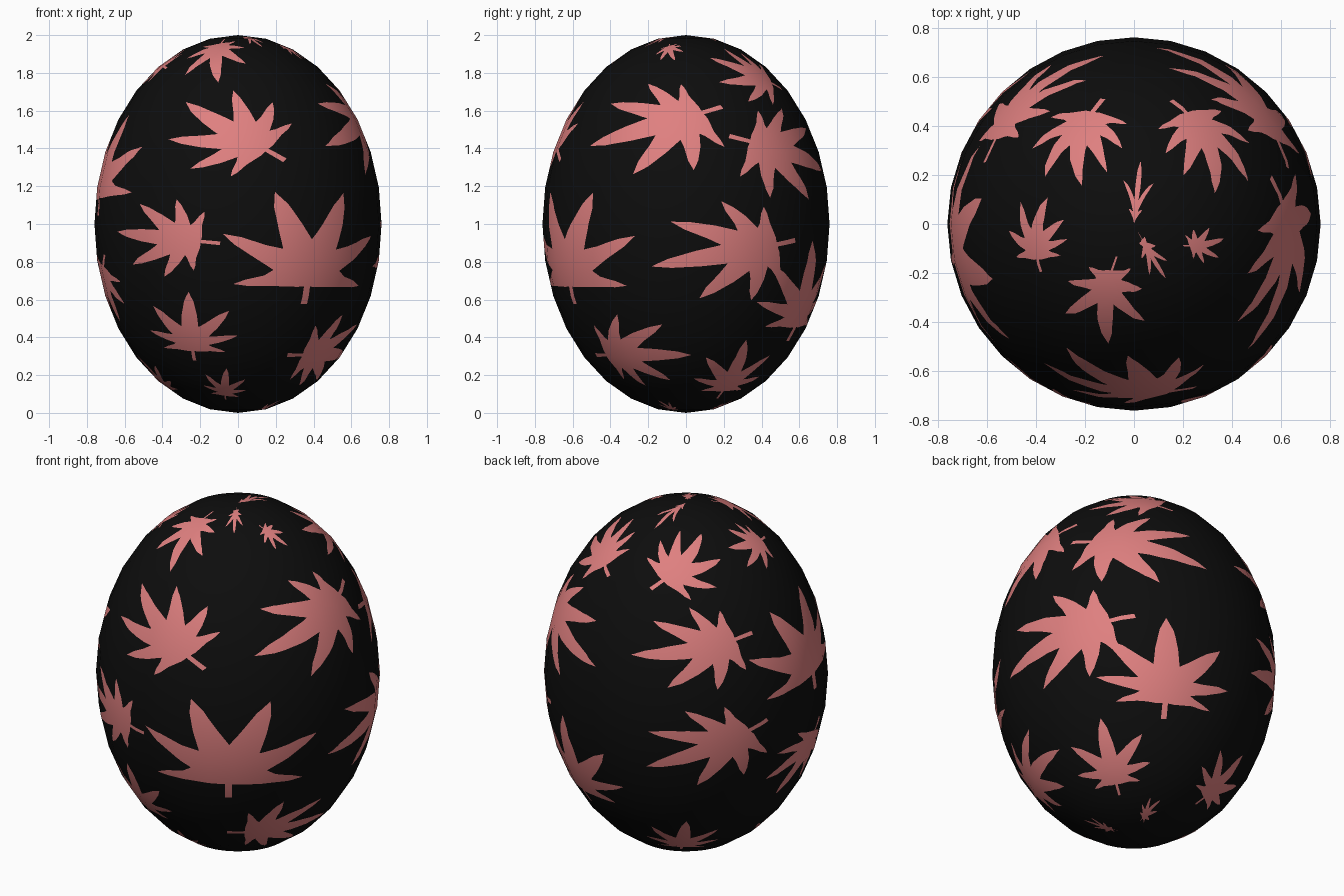
import bpy, bmesh, math
from mathutils import Vector
from mathutils.geometry import delaunay_2d_cdt

if "Cube" in bpy.data.objects:
    bpy.data.objects.remove(bpy.data.objects["Cube"])

RADIUS, HALF = 0.76, 1.0
COLS, ROWS = 32, 16
STEP_LON, STEP_LAT = 360 / COLS, 180 / ROWS


def material(name, rgb):
    m = bpy.data.materials.new(name)
    m.diffuse_color = (*rgb, 1)
    m.use_nodes = True
    m.node_tree.nodes["Principled BSDF"].inputs["Base Color"].default_value = m.diffuse_color
    return m


def ellipsoid(lon, lat):
    lon, lat = math.radians(lon), math.radians(lat)
    c = RADIUS * math.cos(lat)
    return Vector((c * math.sin(lon), -c * math.cos(lon), HALF + HALF * math.sin(lat)))


def facet_point(lon, lat):
    # place a longitude/latitude point on the low-poly egg facet it belongs to
    s, t = (lon + 180) / STEP_LON, (lat + 90) / STEP_LAT
    i = max(0, min(COLS - 1, math.floor(s)))
    j = max(0, min(ROWS - 1, math.floor(t)))
    s, t = s - i, t - j
    a, b, c, d = [ellipsoid((i + k) * STEP_LON - 180, (j + l) * STEP_LAT - 90)
                  for k, l in ((0, 0), (1, 0), (0, 1), (1, 1))]
    return a.lerp(b, s).lerp(c.lerp(d, s), t)


# half-leaf lobes: angle from the leaf axis, relative length
LOBES = {7: [(0, 1), (35, .86), (69, .68), (102, .49)],
         6: [(18, 1), (56, .84), (100, .62)]}


def leaf_outline(lon, lat, turn, size, kind):
    half = LOBES[kind]
    lobes = [(-a, r) for a, r in reversed(half) if a] + half
    polar = [(-145, .16)]
    for n, (a, r) in enumerate(lobes):
        polar += [(a - 9.5, .6 * r), (a - 4, .84 * r), (a, r), (a + 4, .84 * r), (a + 9.5, .6 * r)]
        if n + 1 < len(lobes):
            a2, r2 = lobes[n + 1]
            polar.append(((a + a2) / 2, .42 * (r + r2) / 2))
    polar += [(145, .16), (168, .13), (175, .34), (185, .34), (192, .13)]
    pts = []
    for a, r in polar:
        w = math.radians(turn + a)
        pts.append((lon + 2 * size * r * math.cos(w), lat + size * r * math.sin(w)))
    return pts


# leaves: longitude (0 = front, + = right), latitude, direction, size, lobes
UPPER = [(8, 25, 140, 24, 7), (-80, 11, 95, 25, 6), (92, 35, 203, 27, 7),
         (150, 50, 148, 23, 7), (-156, 52, 50, 23, 7), (-74, 57, 167, 17, 7),
         (-24, 71, -75, 23, 7), (70, 70, -60, 11, 7), (28, 83, -85, 13, 7),
         (174, 90, -90, 20, 7), (-127, 28, 192, 22, 7), (126, 25, -20, 25, 7)]
LOWER = [(31, -16, 89, 27, 6), (-20, -5, 172, 19, 7), (-25, -40, 85, 19, 7),
         (45, -44, 0, 24, 7), (-12, -64, 80, 14, 7), (-78, -15, 240, 19, 7),
         (124, -7, 194, 25, 7), (-123, -3, 208, 22, 7), (155, -30, 92, 25, 7),
         (124, -60, 92, 22, 7), (-148, -56, 85, 19, 7), (-78, -60, 90, 16, 7),
         (160, -78, 60, 11, 7), (60, -80, 100, 11, 7)]

# facet grid of the egg in longitude/latitude space
coords, edges, outlines = [], [], []
for j in range(ROWS + 1):
    for i in range(COLS + 1):
        n = len(coords)
        coords.append(Vector((i * STEP_LON - 180, j * STEP_LAT - 90)))
        if i < COLS:
            edges.append((n, n + 1))
        if j < ROWS:
            edges.append((n, n + COLS + 1))

# leaf outlines, repeated across the back seam
for lon, lat, turn, size, kind in UPPER + LOWER:
    for shift in (-360, 0, 360):
        pts = leaf_outline(lon + shift, lat, turn, size, kind)
        if max(p[0] for p in pts) > -180 and min(p[0] for p in pts) < 180:
            outlines.append(list(range(len(coords), len(coords) + len(pts))))
            coords += [Vector(p) for p in pts]

# cut the leaves into the facets
verts, _, faces, _, _, origin = delaunay_2d_cdt(coords, edges, outlines, 0, 1e-4)

bm = bmesh.new()
bv = [bm.verts.new(facet_point(max(-180, min(180, v.x)), max(-90, min(90, v.y)))) for v in verts]
for f, src in zip(faces, origin):
    mid = sum((verts[k] for k in f), Vector((0, 0))) / len(f)
    if abs(mid.x) < 180 and abs(mid.y) < 90:
        bm.faces.new([bv[k] for k in f]).material_index = 1 if src else 0
bmesh.ops.delete(bm, geom=[v for v in bm.verts if not v.link_faces], context='VERTS')
bmesh.ops.remove_doubles(bm, verts=bm.verts[:], dist=1e-4)
for f in bm.faces:
    f.smooth = True

mesh = bpy.data.meshes.new("egg")
bm.to_mesh(mesh)
bm.free()
mesh.materials.append(material("black", (.004, .004, .004)))
mesh.materials.append(material("leaf pink", (.74, .215, .215)))

# smooth rounded shading over the low-poly facets
mesh.normals_split_custom_set_from_vertices(
    [Vector((v.co.x / RADIUS ** 2, v.co.y / RADIUS ** 2, v.co.z - HALF)).normalized()
     for v in mesh.vertices])
egg = bpy.data.objects.new("leaf_pattern_egg", mesh)
bpy.context.collection.objects.link(egg)
